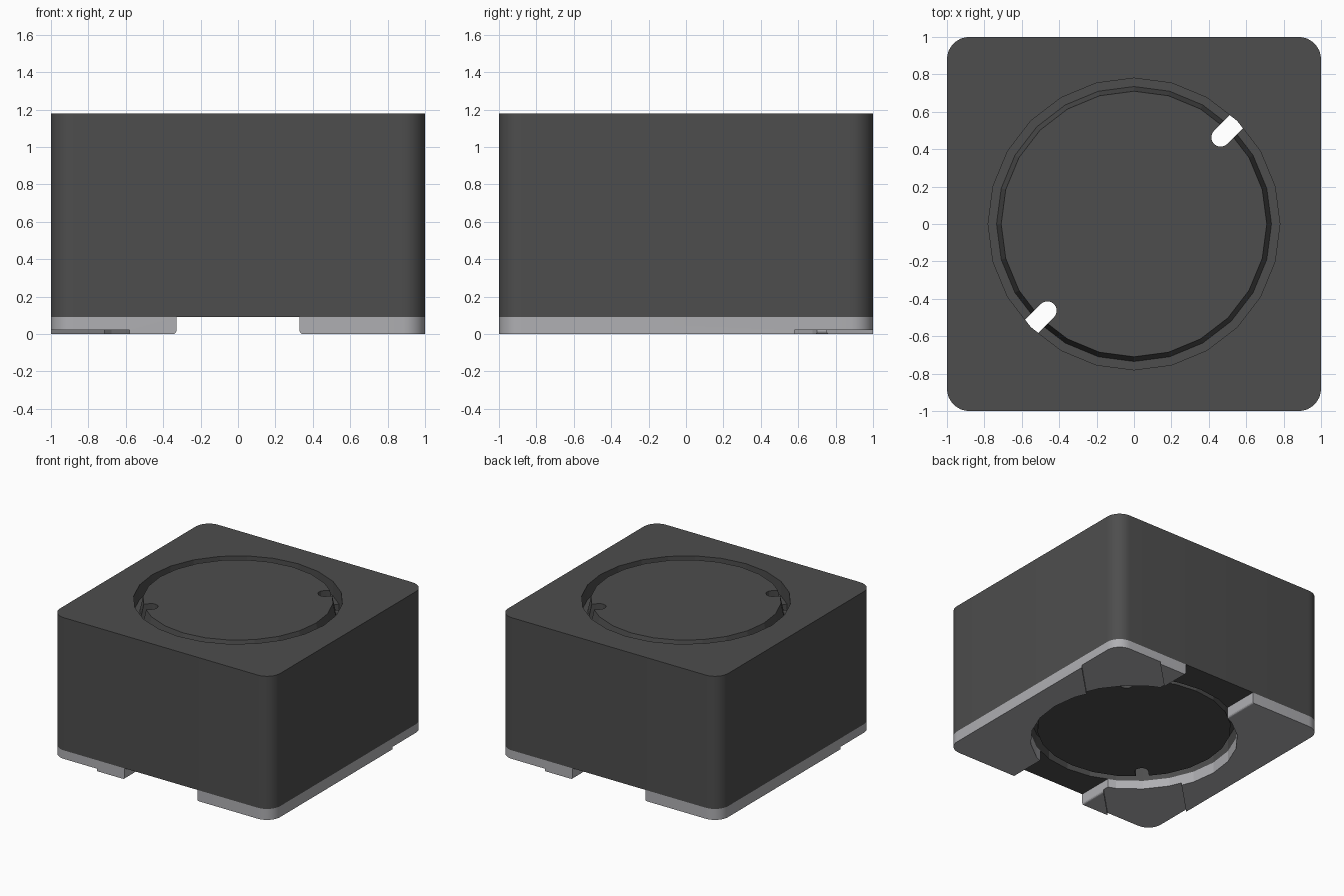
import bpy, bmesh, math
from mathutils import Matrix

if "Cube" in bpy.data.objects:
    bpy.data.objects.remove(bpy.data.objects["Cube"], do_unlink=True)

BASE, TOP, BORE, GAP = 0.09, 1.18, 0.78, 0.33


def material(name, colour):
    mat = bpy.data.materials.new(name)
    mat.use_nodes = True
    mat.diffuse_color = (*colour, 1)
    mat.node_tree.nodes["Principled BSDF"].inputs["Base Color"].default_value = (*colour, 1)
    return mat


ferrite = material("dark grey ferrite", (0.075, 0.075, 0.075))
metal = material("light grey metal", (0.43, 0.43, 0.45))


def make(name, bm, mat=None):
    bmesh.ops.recalc_face_normals(bm, faces=bm.faces)
    mesh = bpy.data.meshes.new(name)
    bm.to_mesh(mesh)
    bm.free()
    obj = bpy.data.objects.new(name, mesh)
    bpy.context.collection.objects.link(obj)
    if mat:
        mesh.materials.append(mat)
    return obj


def prism(name, outline, z0, z1, mat=None):
    bm = bmesh.new()
    face = bm.faces.new([bm.verts.new((x, y, z0)) for x, y in outline])
    ext = bmesh.ops.extrude_face_region(bm, geom=[face])
    bmesh.ops.translate(bm, vec=(0, 0, z1 - z0),
                        verts=[g for g in ext["geom"] if isinstance(g, bmesh.types.BMVert)])
    return make(name, bm, mat)


def arc(cx, cy, r, start, sweep, n):
    return [(cx + r * math.cos(math.radians(start + sweep * i / n)),
             cy + r * math.sin(math.radians(start + sweep * i / n))) for i in range(n + 1)]


def rounded_square(r=0.12):
    c = 1 - r
    pts = []
    for i, (sx, sy) in enumerate([(1, 1), (-1, 1), (-1, -1), (1, -1)]):
        pts += arc(sx * c, sy * c, r, 90 * i, 90, 8)
    return pts


def rect(x0, x1, y0, y1):
    return [(x0, y0), (x1, y0), (x1, y1), (x0, y1)]


def cut(obj, cutter):
    mod = obj.modifiers.new("cut", "BOOLEAN")
    mod.operation = "DIFFERENCE"
    mod.solver = "EXACT"
    mod.object = cutter
    bpy.context.view_layer.objects.active = obj
    bpy.ops.object.modifier_apply(modifier=mod.name)
    bpy.data.objects.remove(cutter, do_unlink=True)


def smooth(obj, degrees):
    bpy.ops.object.select_all(action="DESELECT")
    obj.select_set(True)
    bpy.context.view_layer.objects.active = obj
    bpy.ops.object.shade_smooth_by_angle(angle=math.radians(degrees))


def bore_cutter():
    return prism("bore_cutter", arc(0, 0, BORE, 0, 360, 24)[:-1], -1, 2)


# Square shield with a faceted round bore
shield = prism("shield", rounded_square(), BASE, TOP, ferrite)
cut(shield, bore_cutter())
smooth(shield, 13)

# Drum core: tapered top rim, joint ring filling the bore, lower rim
bm = bmesh.new()
rings = []
for r, z in [(0.73, 0.1), (0.73, 0.2), (BORE, 0.2), (BORE, 1.06), (0.735, 1.06), (0.71, TOP)]:
    rings.append([bm.verts.new((x, y, z)) for x, y in arc(0, 0, r, 0, 360, 24)[:-1]])
for low, high in zip(rings, rings[1:]):
    for i in range(24):
        j = (i + 1) % 24
        bm.faces.new((low[i], low[j], high[j], high[i]))
bm.faces.new(rings[0])
bm.faces.new(rings[-1])
core = make("core", bm, ferrite)

# Two round-ended wire slots on the diagonal, running right through
for angle in (45, 225):
    slot = prism("slot_cutter", [(0.9, -0.05), (0.9, 0.05)] + arc(0.655, 0, 0.05, 90, 180, 8), -1, 2)
    slot.data.transform(Matrix.Rotation(math.radians(angle), 4, "Z"))
    cut(core, slot)
smooth(core, 13)

# Terminal plates under both sides, with a shallow diagonal wire relief
for side, name in ((1, "left_terminal"), (-1, "right_terminal")):
    plate = prism(name, rounded_square(), 0, BASE, metal)
    inner, outer = sorted((side * GAP, -side * 2))
    cut(plate, prism("gap_cutter", rect(inner, outer, -2, 2), -1, 1))
    cut(plate, bore_cutter())
    relief = prism("relief_cutter", rect(-2, 2, -0.297, 0.297), -1, 0.02)
    relief.data.transform(Matrix.Rotation(math.radians(45), 4, "Z"))
    cut(plate, relief)
    # soften the lower edges beside the gap
    bm = bmesh.new()
    bm.from_mesh(plate.data)
    edges = [e for e in bm.edges
             if all(abs(v.co.z) < 0.001 and abs(abs(v.co.x) - GAP) < 0.001 for v in e.verts)]
    bmesh.ops.bevel(bm, geom=edges, offset=0.015, segments=3, profile=0.5, affect="EDGES")
    bm.to_mesh(plate.data)
    bm.free()
    smooth(plate, 14)
